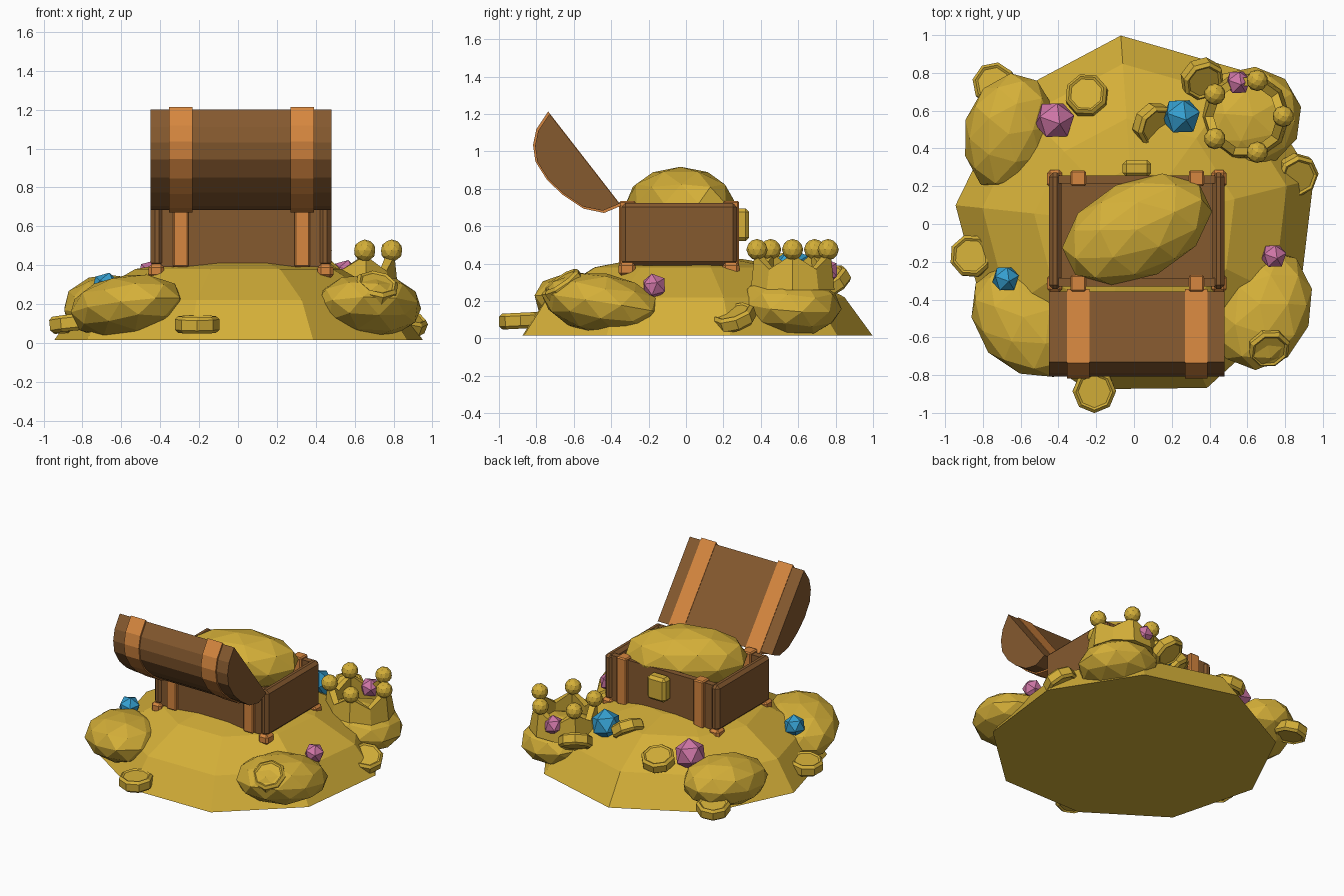
import bpy, bmesh, math, random
from mathutils import Matrix, Vector, Euler

random.seed(4)
if "Cube" in bpy.data.objects:
    bpy.data.objects.remove(bpy.data.objects["Cube"])


def material(name, rgb):
    m = bpy.data.materials.new(name)
    m.use_nodes = True
    m.diffuse_color = (*rgb, 1)
    m.node_tree.nodes["Principled BSDF"].inputs["Base Color"].default_value = (*rgb, 1)
    return m


GOLD = material("gold", (0.66, 0.43, 0.04))
WOOD = material("brown wood", (0.235, 0.1, 0.028))
COPPER = material("orange copper", (0.67, 0.24, 0.05))
BLUE = material("blue gem", (0.036, 0.35, 0.63))
PINK = material("pink gem", (0.62, 0.18, 0.38))


def add(name, bm, mat, matrix=None, bevel=0):
    if matrix:
        bm.transform(matrix)
    bmesh.ops.recalc_face_normals(bm, faces=bm.faces)
    mesh = bpy.data.meshes.new(name)
    bm.to_mesh(mesh)
    bm.free()
    mesh.materials.append(mat)
    ob = bpy.data.objects.new(name, mesh)
    bpy.context.collection.objects.link(ob)
    if bevel:
        mod = ob.modifiers.new("chamfer", 'BEVEL')
        mod.width, mod.segments = bevel, 1
    return ob


def box(name, mat, x, y, z, bevel=0):
    bm = bmesh.new()
    bmesh.ops.create_cube(bm, size=1)
    mid = [sum(r) / 2 for r in (x, y, z)]
    size = [r[1] - r[0] for r in (x, y, z)]
    return add(name, bm, mat, Matrix.LocRotScale(Vector(mid), None, Vector(size)), bevel)


def blob(name, mat, loc, size, rot=(0, 0, 0), detail=2, jitter=0.0):
    bm = bmesh.new()
    bmesh.ops.create_icosphere(bm, subdivisions=detail, radius=1)
    for v in bm.verts:
        v.co *= 1 + random.uniform(-jitter, jitter)
    turn = Euler([math.radians(a) for a in rot])
    return add(name, bm, mat, Matrix.LocRotScale(Vector(loc), turn, Vector(size)))


def prism(name, mat, profile, x0, x1):
    """Extrude a (y, z) outline along x."""
    bm = bmesh.new()
    face = bm.faces.new([bm.verts.new((x0, y, z)) for y, z in profile])
    ext = bmesh.ops.extrude_face_region(bm, geom=[face])["geom"]
    for v in ext:
        if isinstance(v, bmesh.types.BMVert):
            v.co.x = x1
    return add(name, bm, mat)


def coin(loc, normal, radius=0.115):
    bm = bmesh.new()
    bmesh.ops.create_cone(bm, cap_ends=True, segments=8, radius1=radius, radius2=radius, depth=0.085)
    rims = [e for e in bm.edges if abs(e.verts[0].co.z - e.verts[1].co.z) < 0.01]
    bmesh.ops.bevel(bm, geom=rims, offset=0.016, segments=1, affect='EDGES')
    caps = [f for f in bm.faces if len(f.verts) == 8]
    bmesh.ops.inset_individual(bm, faces=caps, thickness=0.012, depth=-0.008)
    turn = Vector(normal).to_track_quat('Z', 'Y')
    add("coin", bm, GOLD, Matrix.LocRotScale(Vector(loc), turn, None))


# Nine-sided gold mound
SIDES = 9
radii = [1.0, 1.0, 0.98, 0.97, 0.95, 0.91, 0.94, 0.95, 0.95]
bm = bmesh.new()
rings = []
for scale, z in ((1, 0.015), (0.85, 0.22), (0.56, 0.38), (0.3, 0.425)):
    ring = []
    for i, r in enumerate(radii):
        a = math.radians(94 - 360 * i / SIDES)
        ring.append(bm.verts.new((scale * r * math.cos(a), scale * r * math.sin(a), z)))
    rings.append(ring)
for low, high in zip(rings, rings[1:]):
    for i in range(SIDES):
        j = (i + 1) % SIDES
        bm.faces.new((low[i], low[j], high[j], high[i]))
bm.faces.new(rings[0])
bm.faces.new(rings[-1])
add("gold_mound", bm, GOLD)

# Smaller heaps around the mound and the heap inside the chest
blob("front_right_heap", GOLD, (-0.57, -0.51, 0.185), (0.34, 0.26, 0.165), (0, -8, -50), jitter=0.02)
blob("front_left_heap", GOLD, (0.67, -0.45, 0.185), (0.33, 0.275, 0.165), (-5, 8, 70), jitter=0.02)
blob("back_right_heap", GOLD, (-0.66, 0.49, 0.185), (0.32, 0.24, 0.17), (0, -5, 75), jitter=0.02)
blob("back_left_heap", GOLD, (0.61, 0.56, 0.18), (0.28, 0.27, 0.16), (0, 8, 30), jitter=0.02)
blob("chest_heap", GOLD, (0.015, -0.03, 0.72), (0.42, 0.26, 0.2), (0, 0, 25), jitter=0.01)

# Chest body: end slabs, long walls and a floor
for x0, x1 in ((-0.45, -0.385), (0.415, 0.48)):
    box("end_wall", WOOD, (x0, x1), (-0.345, 0.272), (0.39, 0.725), 0.022)
for y0, y1 in ((-0.33, -0.285), (0.215, 0.258)):
    box("long_wall", WOOD, (-0.4, 0.43), (y0, y1), (0.39, 0.72))
box("chest_floor", WOOD, (-0.4, 0.43), (-0.3, 0.23), (0.39, 0.6))

# Straps folded over the rim, corner feet and lock
for x in (-0.295, 0.33):
    for y0, y1 in ((-0.357, -0.27), (0.2, 0.284)):
        box("body_strap", COPPER, (x - 0.04, x + 0.04), (y0, y1), (0.39, 0.735), 0.008)
for x in (-0.42, 0.45):
    for y in (-0.315, 0.24):
        box("corner_foot", COPPER, (x - 0.04, x + 0.04), (y - 0.045, y + 0.045), (0.335, 0.405), 0.016)
box("lock", GOLD, (-0.06, 0.09), (0.25, 0.338), (0.52, 0.695), 0.02)

# Open lid with two straps
lid = [(-0.73, 1.2), (-0.79, 1.11), (-0.807, 1.03), (-0.795, 0.945), (-0.735, 0.85),
       (-0.655, 0.775), (-0.55, 0.705), (-0.445, 0.683), (-0.357, 0.72)]
prism("lid", WOOD, lid, -0.45, 0.48)
mid = Vector(((lid[0][0] + lid[-1][0]) / 2, (lid[0][1] + lid[-1][1]) / 2))
lift = Vector((0.79, 0.61)) * 0.003
strap = [mid + (Vector(p) - mid) * 1.05 + lift for p in lid]
for x in (-0.295, 0.33):
    prism("lid_strap", COPPER, strap, x - 0.06, x + 0.06)

# Crown: zigzag band with a ball on each point
centre = Vector((0.59, 0.57, 0))
bm = bmesh.new()
columns = []
for i in range(10):
    a = math.radians(72 + 36 * i)
    top = 0.45 if i % 2 == 0 else 0.37
    columns.append([bm.verts.new(centre + Vector((r * math.cos(a), r * math.sin(a), z)))
                    for r, z in ((0.235, 0.26), (0.215, top), (0.17, top), (0.185, 0.26))])
for i in range(10):
    a, b = columns[i], columns[(i + 1) % 10]
    for k in range(4):
        n = (k + 1) % 4
        bm.faces.new((a[k], b[k], b[n], a[n]))
add("crown_band", bm, GOLD)
for i in range(5):
    a = math.radians(72 * (i + 1))
    pos = centre + Vector((0.2 * math.cos(a), 0.2 * math.sin(a), 0.475))
    blob("crown_ball", GOLD, pos, (0.057,) * 3)

# Scattered coins: position, then facing
for loc, normal in (
        ((-0.86, -0.17, 0.1), (-0.1, 0.05, 1)),
        ((-0.21, -0.885, 0.095), (0, -0.05, 1)),
        ((-0.25, 0.68, 0.3), (-0.1, 0.3, 1)),
        ((0.1, 0.53, 0.37), (0.55, -0.35, 0.7)),
        ((0.36, 0.77, 0.3), (0.3, -0.45, 0.75)),
        ((-0.74, 0.74, 0.1), (-0.1, 0.15, 1)),
        ((0.86, 0.26, 0.11), (0.35, -0.3, 0.9)),
        ((0.71, -0.65, 0.28), (0.2, -0.55, 0.8))):
    coin(loc, normal)

# Gems
for mat, loc, r in ((PINK, (-0.42, 0.55, 0.33), 0.11), (BLUE, (0.25, 0.57, 0.38), 0.105),
                    (PINK, (0.55, 0.75, 0.36), 0.07), (PINK, (0.74, -0.17, 0.28), 0.07),
                    (BLUE, (-0.68, -0.29, 0.29), 0.075)):
    blob("gem", mat, loc, (r, r, r), (15, 10, 20), detail=1)
